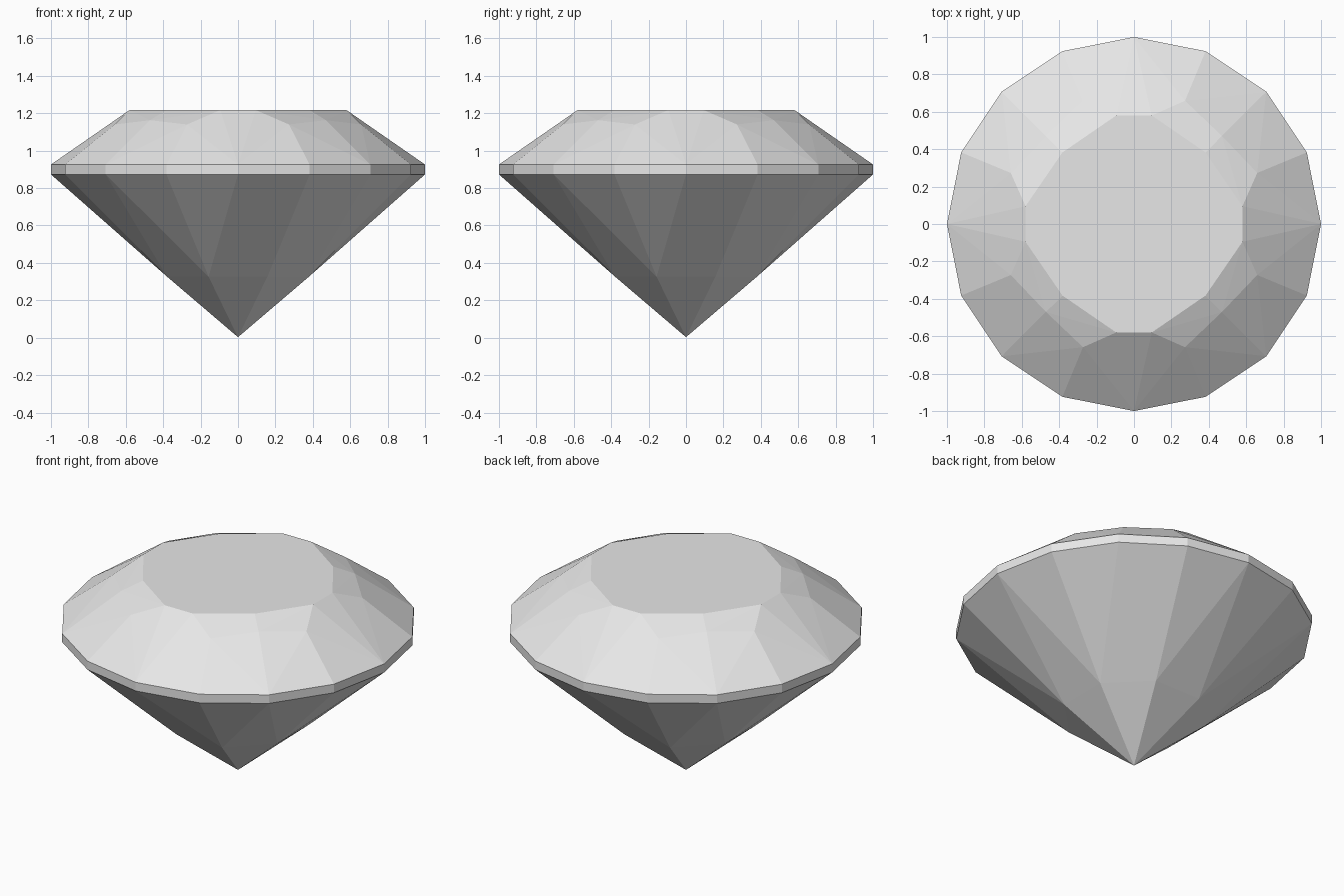
import bpy
import bmesh
from math import sin, cos, pi, radians

cube = bpy.data.objects.get("Cube")
if cube:
    bpy.data.objects.remove(cube, do_unlink=True)

# Heights of the cut
GIRDLE_LOW, GIRDLE_HIGH, TABLE = 0.873, 0.926, 1.217


def ring(count, radius, z, start=0.0):
    """Points evenly spaced on a circle."""
    angles = [start + 2 * pi * i / count for i in range(count)]
    return [(radius * cos(a), radius * sin(a), z) for a in angles]


def make_material(name, value):
    mat = bpy.data.materials.new(name)
    mat.use_nodes = True
    colour = (value, value, value, 1)
    mat.diffuse_color = colour
    mat.node_tree.nodes["Principled BSDF"].inputs["Base Color"].default_value = colour
    return mat


# Pavilion: culet and the ring of lower facet corners
points = [(0, 0, 0.003)] + ring(8, 0.41, 0.326, pi / 8)

# Girdle: sixteen-sided band
points += ring(16, 1, GIRDLE_LOW) + ring(16, 1, GIRDLE_HIGH)

# Crown: facet corners between girdle and table
points += ring(8, 0.713, 1.14, pi / 8)
points += ring(4, 0.665, 1.163, pi / 4)

# Table: four corners on the diagonals, four short edges on the axes
points += ring(4, 0.541, TABLE, pi / 4)
for s in (-1, 1):
    for t in (-1, 1):
        points += [(0.58 * s, 0.095 * t, TABLE), (0.095 * t, 0.58 * s, TABLE)]

# The cut stone is the convex hull of its corners, with flat facets merged
bm = bmesh.new()
for p in points:
    bm.verts.new(p)
bmesh.ops.convex_hull(bm, input=bm.verts)
bmesh.ops.dissolve_limit(bm, angle_limit=radians(0.3), verts=bm.verts, edges=bm.edges)
bmesh.ops.recalc_face_normals(bm, faces=bm.faces)

mesh = bpy.data.meshes.new("cut_gemstone")
bm.to_mesh(mesh)
bm.free()
mesh.materials.append(make_material("pale_grey", 0.8))
gem = bpy.data.objects.new("cut_gemstone", mesh)
bpy.context.collection.objects.link(gem)
